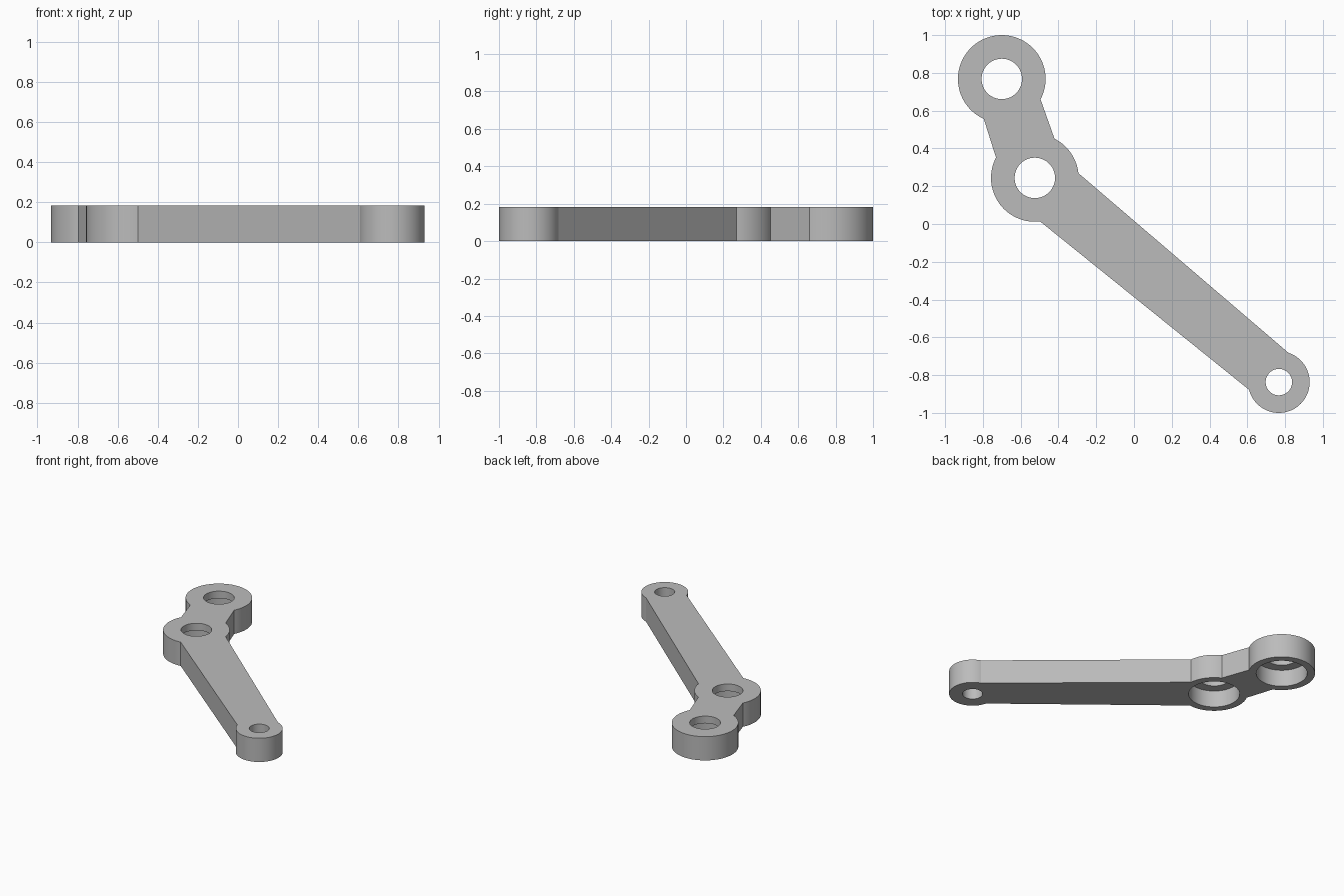
import bpy, bmesh, math
from mathutils import Vector

if "Cube" in bpy.data.objects:
    bpy.data.objects.remove(bpy.data.objects["Cube"], do_unlink=True)

HEIGHT = 0.183
LIP = 0.055          # thickness left above each counterbore
TOP_BOSS = Vector((-0.70, 0.768))
PIVOT_BOSS = Vector((-0.525, 0.244))
END_BOSS = Vector((0.767, -0.837))

grey = bpy.data.materials.new("plain grey")
grey.use_nodes = True
colour = (0.5, 0.5, 0.5, 1)
grey.diffuse_color = colour
grey.node_tree.nodes["Principled BSDF"].inputs["Base Color"].default_value = colour


def arc(centre, radius, start, end, step=math.radians(4)):
    """Counter-clockwise arc between the directions of two junction points."""
    a = math.atan2(start[1] - centre.y, start[0] - centre.x)
    b = math.atan2(end[1] - centre.y, end[0] - centre.x)
    sweep = (b - a) % math.tau
    n = max(2, round(sweep / step))
    return [(centre.x + radius * math.cos(a + sweep * i / n),
             centre.y + radius * math.sin(a + sweep * i / n)) for i in range(n + 1)]


def prism(name, outline, z0, z1):
    bm = bmesh.new()
    face = bm.faces.new([bm.verts.new((x, y, z0)) for x, y in outline])
    top = bmesh.ops.extrude_face_region(bm, geom=[face])["geom"]
    bmesh.ops.translate(bm, vec=(0, 0, z1 - z0),
                        verts=[v for v in top if isinstance(v, bmesh.types.BMVert)])
    bmesh.ops.recalc_face_normals(bm, faces=bm.faces)
    mesh = bpy.data.meshes.new(name)
    bm.to_mesh(mesh)
    bm.free()
    mesh.materials.append(grey)
    obj = bpy.data.objects.new(name, mesh)
    bpy.context.collection.objects.link(obj)
    return obj


def drill(body, centre, radius, z0, z1):
    """Cut a round hole between two heights."""
    circle = [(centre.x + radius * math.cos(math.tau * i / 72),
               centre.y + radius * math.sin(math.tau * i / 72)) for i in range(72)]
    cutter = prism("hole_cutter", circle, z0, z1)
    cutter.hide_render = True
    mod = body.modifiers.new("hole", 'BOOLEAN')
    mod.operation = 'DIFFERENCE'
    mod.solver = 'EXACT'
    mod.object = cutter
    bpy.context.view_layer.objects.active = body
    bpy.ops.object.modifier_apply(modifier=mod.name)
    bpy.data.objects.remove(cutter, do_unlink=True)


# Bent lever outline: three round bosses joined by a short and a long arm
outline = (arc(TOP_BOSS, 0.232, (-0.495, 0.66), (-0.796, 0.555))
           + arc(PIVOT_BOSS, 0.232, (-0.735, 0.354), (-0.497, 0.01))
           + arc(END_BOSS, 0.163, (0.608, -0.878), (0.82, -0.677))
           + arc(PIVOT_BOSS, 0.232, (-0.286, 0.27), (-0.418, 0.457)))
lever = prism("lever_arm", outline, 0, HEIGHT)

# Through holes, with bearing pockets underneath the two larger bosses
for boss in (TOP_BOSS, PIVOT_BOSS):
    drill(lever, boss, 0.107, -0.1, HEIGHT + 0.1)
    drill(lever, boss, 0.178, -0.1, HEIGHT - LIP)
drill(lever, END_BOSS, 0.07, -0.1, HEIGHT + 0.1)

# Smooth round walls, sharp rims
bpy.ops.object.select_all(action='DESELECT')
lever.select_set(True)
bpy.context.view_layer.objects.active = lever
bpy.ops.object.shade_smooth_by_angle(angle=math.radians(15))
